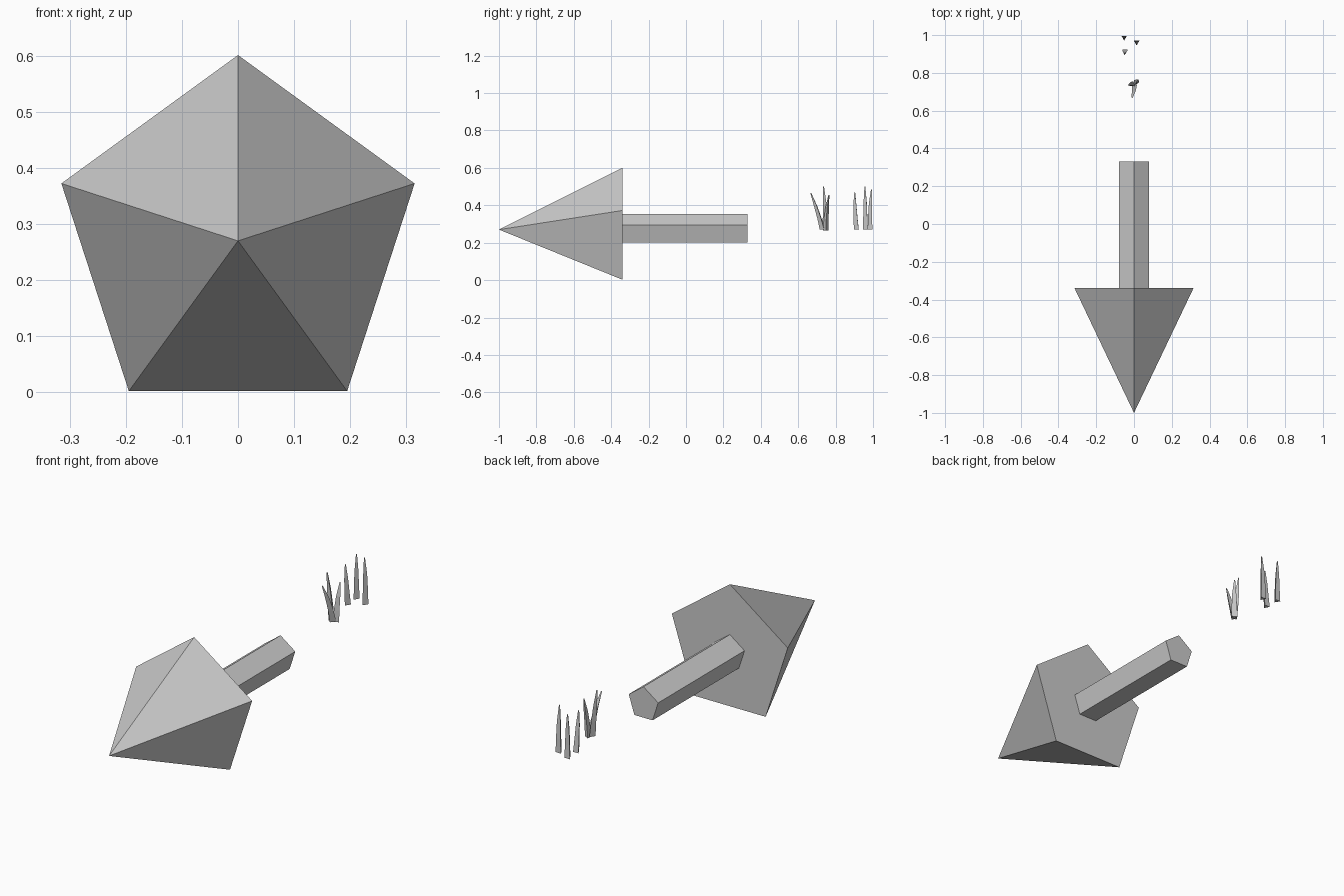
import bpy, bmesh
from math import sin, cos, pi
from mathutils import Vector

if "Cube" in bpy.data.objects:
    bpy.data.objects.remove(bpy.data.objects["Cube"])

CZ = 0.27  # height of the arrow axis


def loft(name, rings, tip=None):
    """Skin closed rings of points; end in a tip point or a flat cap."""
    bm = bmesh.new()
    vs = [[bm.verts.new(p) for p in r] for r in rings]
    n = len(vs[0])
    for a, b in zip(vs, vs[1:]):
        for i in range(n):
            j = (i + 1) % n
            bm.faces.new((a[i], a[j], b[j], b[i]))
    bm.faces.new(vs[0])
    if tip:
        t = bm.verts.new(tip)
        for i in range(n):
            bm.faces.new((vs[-1][i], vs[-1][(i + 1) % n], t))
    else:
        bm.faces.new(vs[-1])
    bmesh.ops.recalc_face_normals(bm, faces=bm.faces)
    me = bpy.data.meshes.new(name)
    bm.to_mesh(me)
    bm.free()
    ob = bpy.data.objects.new(name, me)
    bpy.context.collection.objects.link(ob)
    return ob


def pentagon(r, y):
    return [(r * sin(2 * pi * i / 5), y, CZ + r * cos(2 * pi * i / 5)) for i in range(5)]


def blade(name, base, tip, bow, turn):
    """Tapered three-sided grass blade, bowed sideways along its length."""
    b, t = Vector(base), Vector(tip)
    rings = []
    for f, r in ((0, 0.017), (0.3, 0.0145), (0.65, 0.011), (1, 0.003)):
        c = b.lerp(t, f) + Vector(bow) * sin(pi * f)
        rings.append([c + Vector((r * cos(turn + 2 * pi * k / 3),
                                  r * sin(turn + 2 * pi * k / 3), 0)) for k in range(3)])
    return loft(name, rings)


# arrow head and shaft
loft("arrow_head", [pentagon(0.331, -0.34)], (0, -1, CZ))
loft("arrow_shaft", [pentagon(0.084, -0.34), pentagon(0.084, 0.33)])

# grass: a spreading tuft, then three upright blades
blades = [
    ((0.00, 0.732, 0.27), (-0.010, 0.668, 0.465), (0.004, 0.005, 0), 0.4),
    ((-0.005, 0.738, 0.27), (-0.030, 0.735 + 0.03 - 0.03, 0.50), (0, 0.003, 0), 1.5),
    ((0.008, 0.748, 0.265), (0.020, 0.764, 0.455), (0, -0.004, 0), 0.0),
    ((-0.048, 0.915, 0.27), (-0.050, 0.903, 0.47), (0, -0.002, 0), 0.5),
    ((0.014, 0.962, 0.27), (0.016, 0.957, 0.50), (0, 0.002, 0), 0.5),
    ((-0.052, 0.988, 0.27), (-0.052, 0.992, 0.485), (0, -0.002, 0), -pi / 2),
]
for i, args in enumerate(blades):
    blade(f"grass_blade_{i + 1}", *args)
